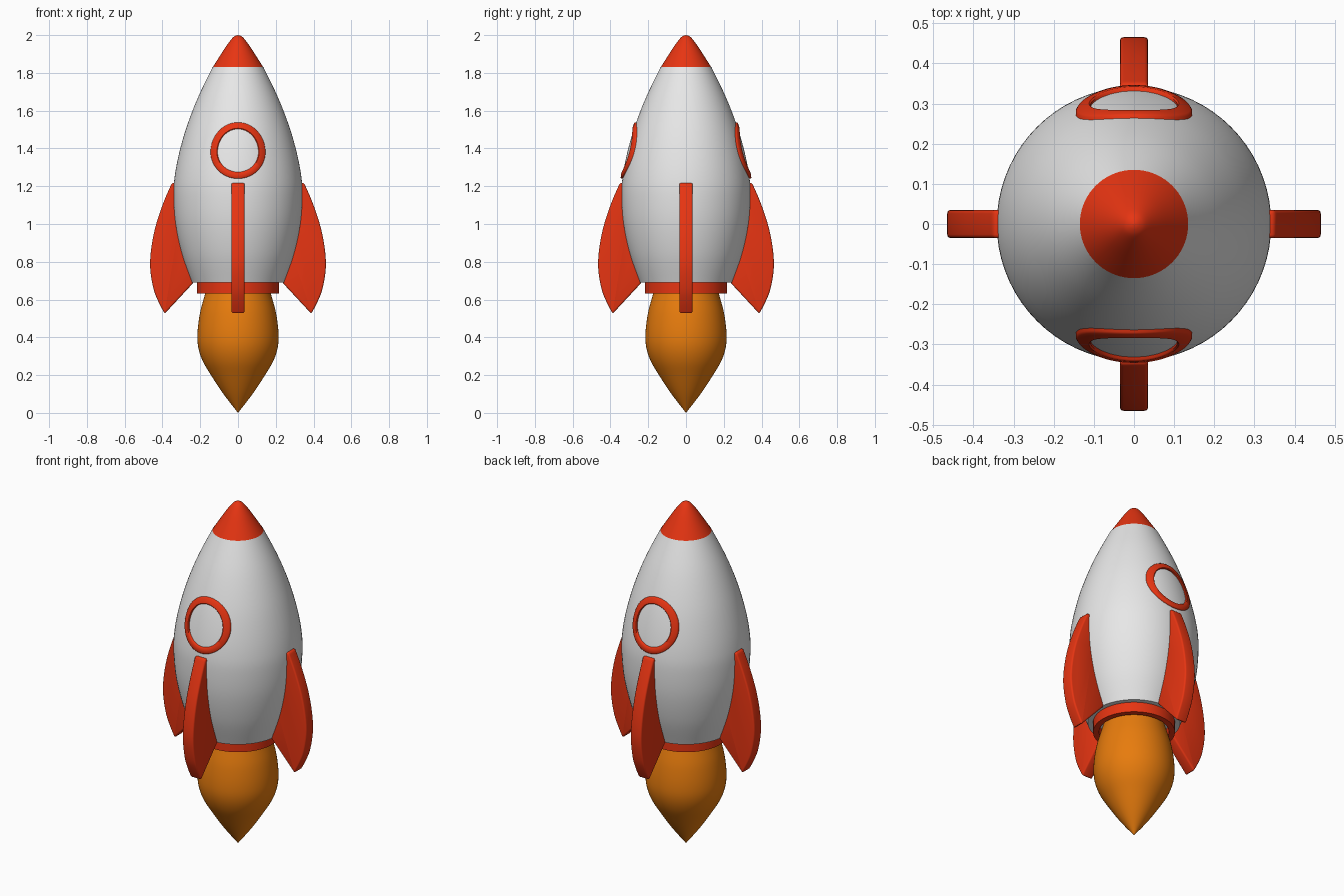
import bpy, bmesh, math
from mathutils import Matrix

if "Cube" in bpy.data.objects:
    bpy.data.objects.remove(bpy.data.objects["Cube"])


def material(name, rgb):
    m = bpy.data.materials.new(name)
    m.diffuse_color = (*rgb, 1.0)
    m.use_nodes = True
    m.node_tree.nodes["Principled BSDF"].inputs["Base Color"].default_value = m.diffuse_color
    return m


WHITE = material("hull white", (0.8, 0.8, 0.8))
RED = material("trim red", (0.8, 0.035, 0.006))
ORANGE = material("flame orange", (0.8, 0.2, 0.004))


def curve(pts, n=6):
    """Smooth Catmull-Rom line through 2D points."""
    p = [pts[0]] + list(pts) + [pts[-1]]
    out = []
    for i in range(1, len(p) - 2):
        for k in range(n):
            t = k / n
            out.append(tuple(0.5 * (2 * b + (c - a) * t + (2 * a - 5 * b + 4 * c - d) * t * t
                                    + (3 * b - a - 3 * c + d) * t ** 3)
                             for a, b, c, d in zip(*p[i - 1:i + 3])))
    return out + [tuple(pts[-1])]


def finish(bm, name, mat, angle=35):
    bmesh.ops.recalc_face_normals(bm, faces=bm.faces)
    me = bpy.data.meshes.new(name)
    bm.to_mesh(me)
    bm.free()
    me.materials.append(mat)
    ob = bpy.data.objects.new(name, me)
    bpy.context.collection.objects.link(ob)
    bpy.ops.object.select_all(action='DESELECT')
    ob.select_set(True)
    bpy.context.view_layer.objects.active = ob
    bpy.ops.object.shade_smooth_by_angle(angle=math.radians(angle))
    return ob


def bridge(bm, loops):
    for a, b in zip(loops, loops[1:]):
        n = len(a)
        for i in range(n):
            bm.faces.new((a[i], a[(i + 1) % n], b[(i + 1) % n], b[i]))


def lathe(name, profile, mat, closed=False, seg=72):
    """Revolve (radius, z) points about the z axis."""
    bm = bmesh.new()
    loops = [[bm.verts.new((r * math.cos(2 * math.pi * i / seg),
                            r * math.sin(2 * math.pi * i / seg), z)) for i in range(seg)]
             for r, z in profile]
    bridge(bm, loops + loops[:1] if closed else loops)
    bmesh.ops.remove_doubles(bm, verts=bm.verts, dist=1e-5)
    return finish(bm, name, mat)


# Hull, closed by a flat underside
hull = curve([(0.245, 0.69), (0.298, 0.84), (0.332, 1.0), (0.342, 1.15), (0.334, 1.26),
              (0.308, 1.39), (0.27, 1.52), (0.212, 1.67), (0.135, 1.83)])
lathe("hull", [(0, 0.69)] + hull, WHITE)

# Nose cone
lathe("nose_cone", curve([(0.135, 1.828), (0.099, 1.885), (0.062, 1.942), (0.032, 1.982),
                          (0.014, 1.996), (0, 2.0)], 4), RED)

# Engine collar and flame
lathe("engine_collar", [(0.217, 0.632), (0.217, 0.692), (0.185, 0.692), (0.185, 0.632)],
      RED, closed=True)
lathe("flame", [(0, 0.685)] + curve([(0.158, 0.685), (0.177, 0.62), (0.201, 0.53), (0.214, 0.43),
                                     (0.211, 0.35), (0.187, 0.275), (0.14, 0.195),
                                     (0.077, 0.10), (0, 0)]), ORANGE)


def hull_radius(z):
    for (r0, z0), (r1, z1) in zip(hull, hull[1:]):
        if z0 <= z <= z1:
            return r0 + (r1 - r0) * (z - z0) / (z1 - z0)
    return hull[-1][0]


# Porthole rims that hug the hull, front and back
def rim(name, side, seg=64):
    bm = bmesh.new()
    loops = []
    for w, up, down, off in ((0.145, 0.158, 0.14, -0.015), (0.145, 0.158, 0.14, 0.006),
                             (0.141, 0.154, 0.136, 0.010), (0.112, 0.127, 0.109, 0.010),
                             (0.108, 0.123, 0.105, 0.006), (0.108, 0.123, 0.105, -0.015)):
        loop = []
        for i in range(seg):
            a = 2 * math.pi * i / seg
            x, s = w * math.cos(a), math.sin(a)
            z = 1.38 + s * (up if s > 0 else down)
            loop.append(bm.verts.new((x, side * math.sqrt((hull_radius(z) + off) ** 2 - x * x), z)))
        loops.append(loop)
    bridge(bm, loops + loops[:1])
    finish(bm, name, RED, 50)


rim("front_porthole_rim", -1)
rim("back_porthole_rim", 1)

# Four fins: one bevelled slab turned about the axis
edge = curve([(0.35, 1.217), (0.392, 1.12), (0.433, 1.0), (0.458, 0.88), (0.465, 0.77),
              (0.448, 0.66), (0.422, 0.59), (0.388, 0.525)], 4)
outline = [(0.235, 0.69), (0.275, 0.85), (0.305, 1.0), (0.315, 1.217)] + edge


def fin(name, turn):
    bm = bmesh.new()
    face = bm.faces.new([bm.verts.new((x, -0.035, z)) for x, z in outline])
    ext = bmesh.ops.extrude_face_region(bm, geom=[face])
    bmesh.ops.translate(bm, vec=(0, 0.07, 0),
                        verts=[g for g in ext["geom"] if isinstance(g, bmesh.types.BMVert)])
    bmesh.ops.recalc_face_normals(bm, faces=bm.faces)
    sharp = [e for e in bm.edges if e.calc_face_angle(0) > math.radians(40)]
    bmesh.ops.bevel(bm, geom=sharp, offset=0.009, segments=3, profile=0.5, affect='EDGES')
    bmesh.ops.rotate(bm, verts=bm.verts, cent=(0, 0, 0), matrix=Matrix.Rotation(turn, 3, 'Z'))
    finish(bm, name, RED)


for i, side in enumerate(("right", "back", "left", "front")):
    fin(side + "_fin", i * math.pi / 2)
